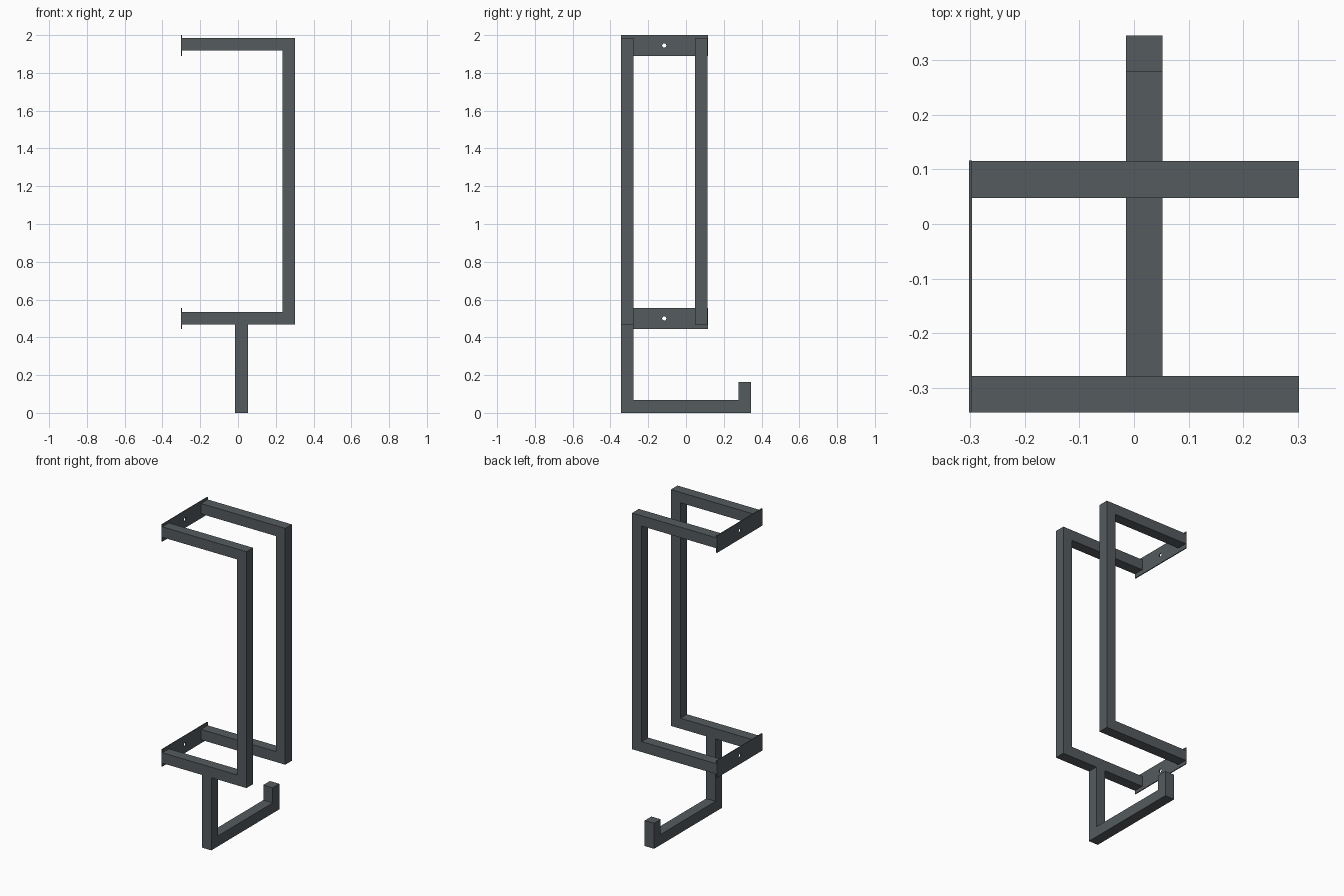
import bpy
import bmesh
from mathutils import Vector

cube = bpy.data.objects.get("Cube")
if cube:
    bpy.data.objects.remove(cube, do_unlink=True)

# One dark painted-steel material
steel = bpy.data.materials.new("dark grey steel")
steel.use_nodes = True
colour = (0.09, 0.105, 0.112, 1)
steel.diffuse_color = colour
steel.node_tree.nodes["Principled BSDF"].inputs["Base Color"].default_value = colour

BAR = 0.067           # square tube width
LEFT, RIGHT = -0.297, 0.302
LOW, HIGH = 0.467, 1.985
FRONT, BACK = -0.345, 0.345


def prism(name, outline, depth):
    """Extrude a flat outline along the depth vector."""
    bm = bmesh.new()
    face = bm.faces.new([bm.verts.new(p) for p in outline])
    moved = bmesh.ops.extrude_face_region(bm, geom=[face], use_keep_orig=True)["geom"]
    bmesh.ops.translate(bm, vec=Vector(depth),
                        verts=[v for v in moved if isinstance(v, bmesh.types.BMVert)])
    bmesh.ops.recalc_face_normals(bm, faces=bm.faces)
    mesh = bpy.data.meshes.new(name)
    bm.to_mesh(mesh)
    bm.free()
    mesh.materials.append(steel)
    obj = bpy.data.objects.new(name, mesh)
    bpy.context.collection.objects.link(obj)
    return obj


# Two C-shaped side frames
c_shape = [(LEFT, LOW), (RIGHT, LOW), (RIGHT, HIGH), (LEFT, HIGH),
           (LEFT, HIGH - BAR), (RIGHT - BAR, HIGH - BAR),
           (RIGHT - BAR, LOW + BAR), (LEFT, LOW + BAR)]
for name, y in (("front_frame", FRONT), ("back_frame", 0.048)):
    prism(name, [(x, y, z) for x, z in c_shape], (0, BAR, 0))

# Hook hanging from the front frame
hook = [(FRONT, 0), (BACK, 0), (BACK, 0.164), (BACK - BAR, 0.164),
        (BACK - BAR, BAR), (FRONT + BAR, BAR), (FRONT + BAR, LOW), (FRONT, LOW)]
prism("hook", [(-0.015, y, z) for y, z in hook], (BAR, 0, 0))

# Wall plates, each with a screw hole
for name, z in (("lower_wall_plate", 0.5), ("upper_wall_plate", 1.945)):
    y0, y1, h = FRONT, 0.116, 0.055
    plate = prism(name, [(-0.302, y0, z - h), (-0.302, y1, z - h),
                         (-0.302, y1, z + h), (-0.302, y0, z + h)], (0.006, 0, 0))
    bpy.ops.mesh.primitive_cylinder_add(vertices=24, radius=0.011, depth=0.1,
                                        location=(-0.3, -0.115, z),
                                        rotation=(0, 1.5708, 0))
    cutter = bpy.context.object
    cutter.name = name + "_hole_cutter"
    cutter.data.materials.append(steel)
    cutter.hide_render = True
    cutter.hide_viewport = True
    cut = plate.modifiers.new("screw hole", "BOOLEAN")
    cut.operation = "DIFFERENCE"
    cut.solver = "EXACT"
    cut.object = cutter
